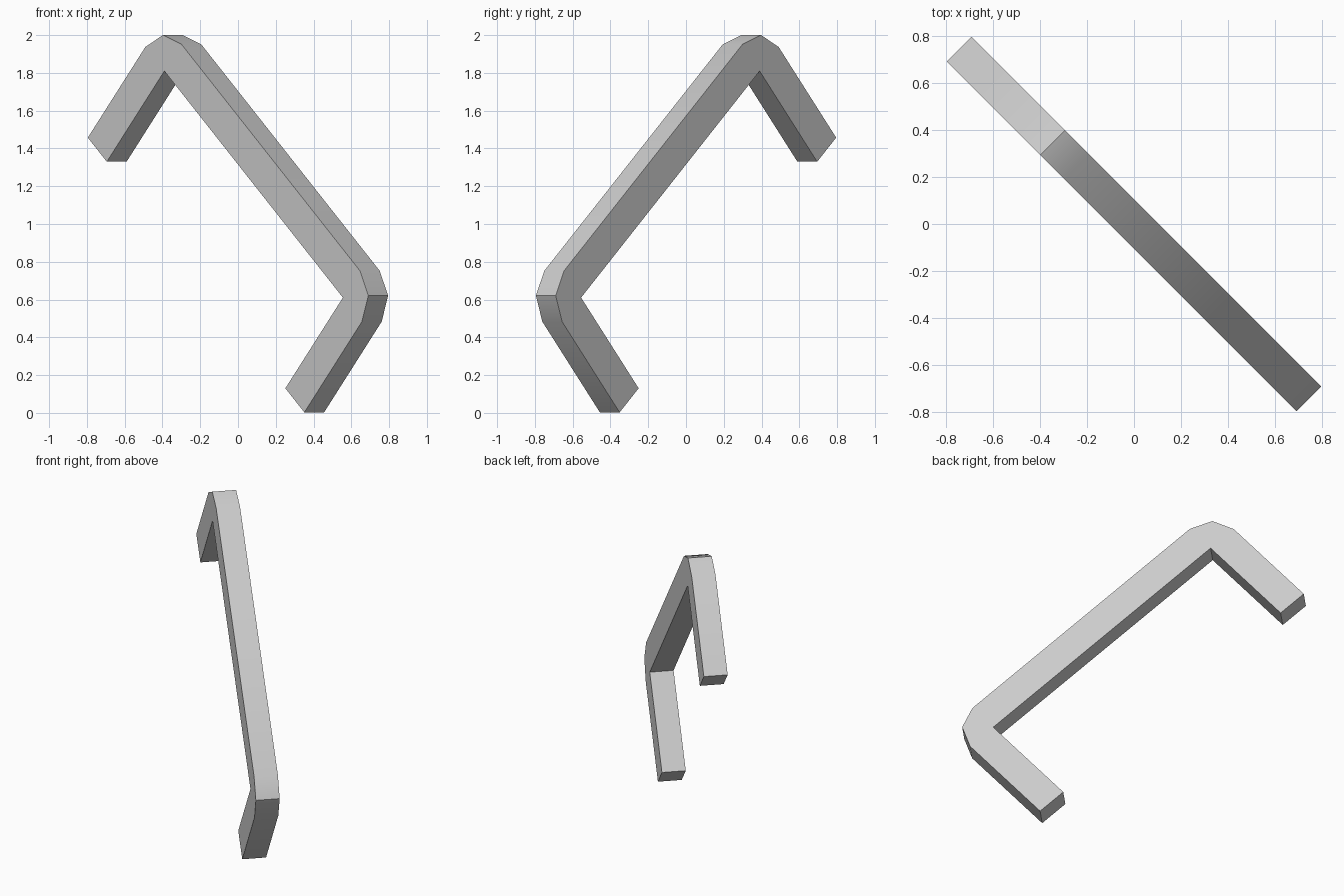
import bpy, bmesh
from math import sin, cos, pi, radians
from mathutils import Vector

if "Cube" in bpy.data.objects:
    bpy.data.objects.remove(bpy.data.objects["Cube"])

HALF_SPAN = 0.898   # half distance between the inner corners
LEG = 0.645         # inner length of each leg
WIDTH = 0.191       # bar width, also the bend radius
DEPTH = 0.148       # bar thickness
CENTRE = Vector((0.135, -0.135, 1.21))
TILT = radians(41.9)

# Axes of the tilted handle: along the grip, outward, and across the thickness
across = Vector((1, 1, 0)).normalized()
level = Vector((1, -1, 0)).normalized()
up = Vector((0, 0, 1))
along = level * cos(TILT) - up * sin(TILT)
outward = level * sin(TILT) + up * cos(TILT)

# Half outline: leg end, faceted bend around the inner corner
inner = [(HALF_SPAN, 0), (HALF_SPAN, -LEG)]
outer = [(HALF_SPAN + WIDTH, -LEG)]
outer += [(HALF_SPAN + WIDTH * cos(i * pi / 4), WIDTH * sin(i * pi / 4)) for i in range(3)]
half = inner + outer
outline = half + [(-s, t) for s, t in reversed(half)]

grey = bpy.data.materials.new("light grey")
grey.use_nodes = True
colour = (0.6, 0.6, 0.6, 1)
grey.diffuse_color = colour
grey.node_tree.nodes["Principled BSDF"].inputs["Base Color"].default_value = colour

# Extrude the outline into the solid handle
bm = bmesh.new()
start = CENTRE - across * DEPTH / 2
face = bm.faces.new([bm.verts.new(start + along * s + outward * t) for s, t in outline])
result = bmesh.ops.extrude_face_region(bm, geom=[face], use_keep_orig=True)
moved = [v for v in result["geom"] if isinstance(v, bmesh.types.BMVert)]
bmesh.ops.translate(bm, verts=moved, vec=across * DEPTH)
bmesh.ops.recalc_face_normals(bm, faces=bm.faces)

mesh = bpy.data.meshes.new("handle_bar")
bm.to_mesh(mesh)
bm.free()
mesh.materials.append(grey)
handle = bpy.data.objects.new("handle_bar", mesh)
bpy.context.collection.objects.link(handle)

# Soften the shallow bend facets, keep the bar edges crisp
bpy.ops.object.select_all(action="DESELECT")
handle.select_set(True)
bpy.context.view_layer.objects.active = handle
bpy.ops.object.shade_smooth_by_angle(angle=radians(30))
